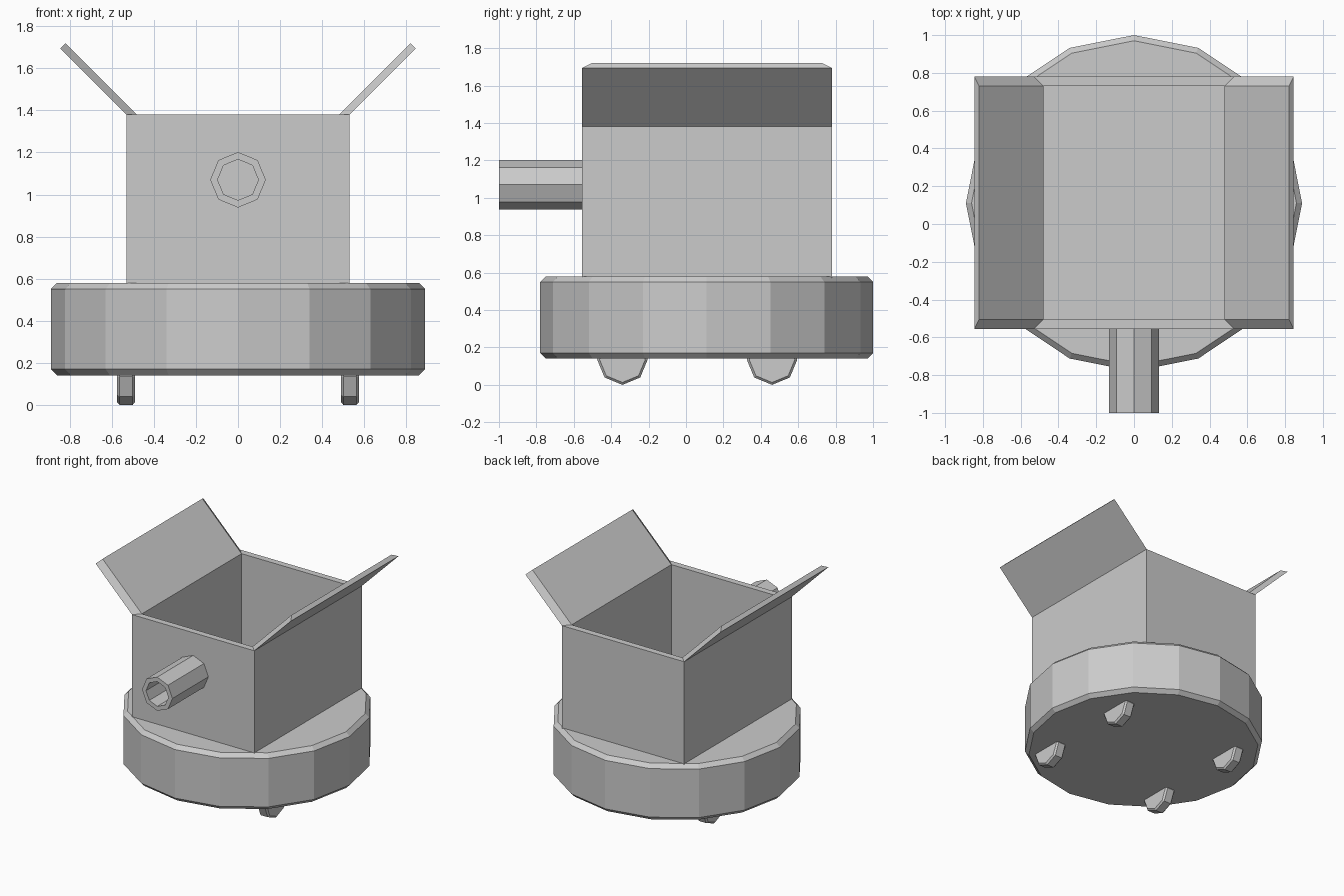
import bpy, bmesh
from math import sin, cos, tau

if "Cube" in bpy.data.objects:
    bpy.data.objects.remove(bpy.data.objects["Cube"])


def loft(name, rings, loop=False):
    """Skin equal-length point rings; cap both ends or join last ring to first."""
    bm = bmesh.new()
    vs = [[bm.verts.new(p) for p in r] for r in rings]
    n = len(vs[0])
    pairs = list(zip(vs, vs[1:])) + ([(vs[-1], vs[0])] if loop else [])
    for a, b in pairs:
        for i in range(n):
            j = (i + 1) % n
            bm.faces.new((a[i], a[j], b[j], b[i]))
    if not loop:
        bm.faces.new(vs[0])
        bm.faces.new(vs[-1])
    bmesh.ops.recalc_face_normals(bm, faces=bm.faces)
    me = bpy.data.meshes.new(name)
    bm.to_mesh(me)
    bm.free()
    ob = bpy.data.objects.new(name, me)
    bpy.context.collection.objects.link(ob)
    return ob


def ring(n, r, h, axis, c=(0, 0, 0)):
    """Regular polygon of radius r at height h along an axis."""
    pts = []
    for i in range(n):
        u, v = r * cos(tau * i / n), r * sin(tau * i / n)
        p = {'x': (h, u, v), 'y': (u, h, v), 'z': (u, v, h)}[axis]
        pts.append([a + b for a, b in zip(p, c)])
    return pts


def rect(x, y0, y1, z):
    return [(-x, y0, z), (x, y0, z), (x, y1, z), (-x, y1, z)]


Y0, Y1, TOP, T = -0.555, 0.78, 1.38, 0.05

# Round chamfered base
loft("base", [ring(16, r, z, 'z', (0, 0.11, 0)) for r, z in
              ((0.86, 0.14), (0.89, 0.17), (0.89, 0.55), (0.86, 0.58))])

# Open box with thick walls and floor
loft("box", [rect(0.53, Y0, Y1, 0.56), rect(0.53, Y0, Y1, TOP),
             rect(0.53 - T, Y0 + T, Y1 - T, TOP), rect(0.53 - T, Y0 + T, Y1 - T, 0.61)])

# Hollow spout on the front wall
loft("spout", [ring(8, r, y, 'y', (0, 0, 1.07)) for r, y in
               ((0.132, -1.0), (0.132, -0.53), (0.097, -0.53), (0.097, -1.0))], loop=True)

for side, s in (("left", -1), ("right", 1)):
    # Flared flaps with mitred edges
    outer = [(s * x, y, z) for x, y, z in
             ((0.53, Y0, TOP), (0.53, Y1, TOP), (0.845, Y1, 1.695), (0.845, Y0, 1.695))]
    inner = [(s * x, y, z) for x, y, z in
             ((0.48, Y0 + T, TOP), (0.48, Y1 - T, TOP), (0.82, Y1 - T, 1.72), (0.82, Y0 + T, 1.72))]
    loft(side + "_flap", [outer, inner])
    # Octagonal chamfered feet, half sunk in the base
    for end, y in (("front", -0.34), ("back", 0.46)):
        loft(f"{end}_{side}_foot", [ring(8, r, h, 'x', (s * 0.532, y, 0.135)) for r, h in
                                    ((0.122, -0.043), (0.135, -0.031), (0.135, 0.031), (0.122, 0.043))])
